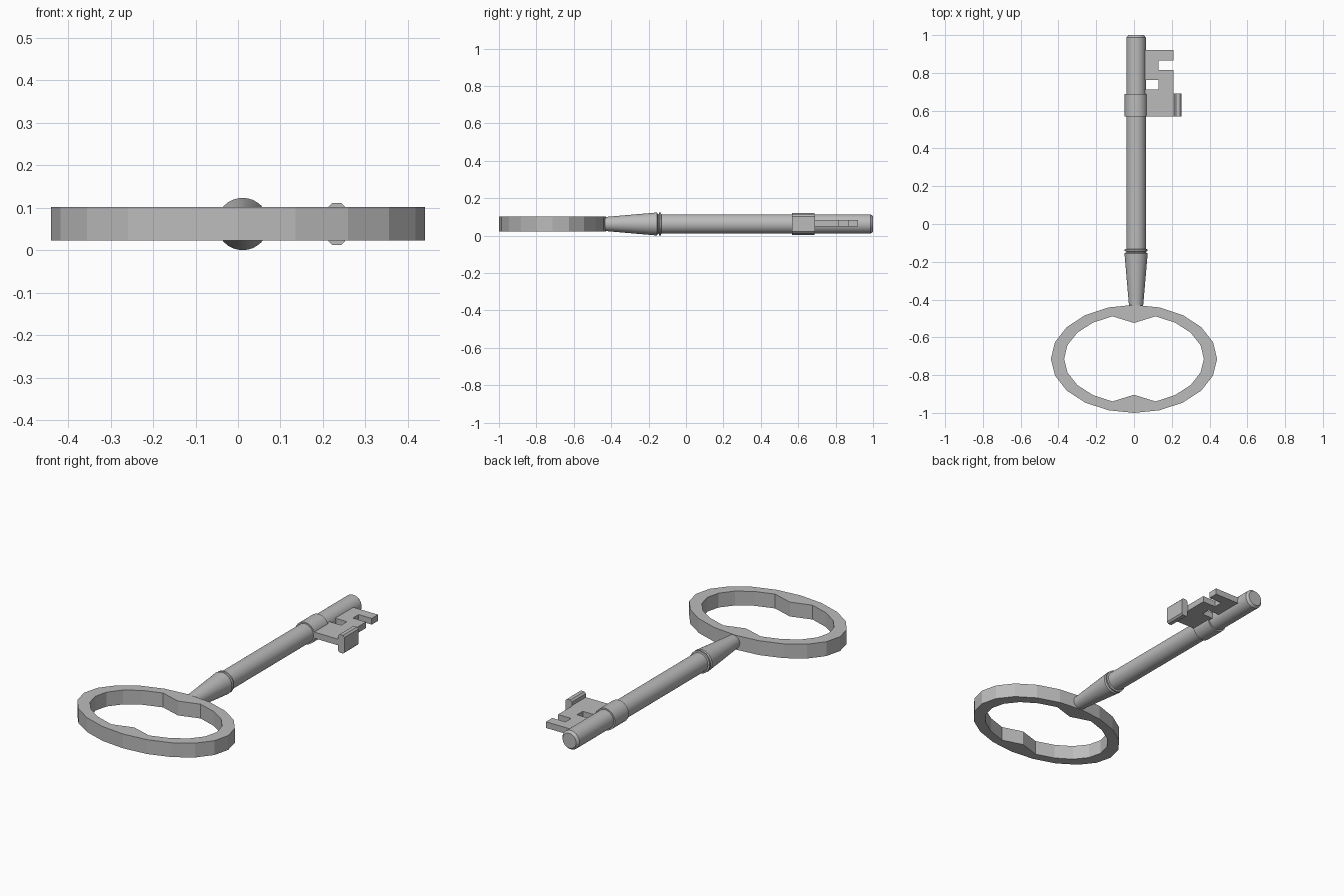
import bpy, bmesh, math
from mathutils import Vector

if "Cube" in bpy.data.objects:
    bpy.data.objects.remove(bpy.data.objects["Cube"], do_unlink=True)

GREY = (0.5, 0.5, 0.5, 1)
metal = bpy.data.materials.new("grey_metal")
metal.use_nodes = True
metal.diffuse_color = GREY
metal.node_tree.nodes["Principled BSDF"].inputs["Base Color"].default_value = GREY

AXIS_X, MID_Z = 0.011, 0.062


def finish(name, bm, smooth=False):
    bmesh.ops.recalc_face_normals(bm, faces=bm.faces)
    mesh = bpy.data.meshes.new(name)
    bm.to_mesh(mesh)
    bm.free()
    mesh.materials.append(metal)
    obj = bpy.data.objects.new(name, mesh)
    bpy.context.collection.objects.link(obj)
    if smooth:
        bpy.ops.object.select_all(action="DESELECT")
        obj.select_set(True)
        bpy.context.view_layer.objects.active = obj
        bpy.ops.object.shade_smooth_by_angle(angle=math.radians(30))
    return obj


def extrude(bm, faces, vec):
    """Give flat faces a thickness."""
    geo = bmesh.ops.extrude_face_region(bm, geom=faces)["geom"]
    verts = [g for g in geo if isinstance(g, bmesh.types.BMVert)]
    bmesh.ops.translate(bm, verts=verts, vec=vec)


def prism(name, points, vec):
    bm = bmesh.new()
    face = bm.faces.new([bm.verts.new(p) for p in points])
    # keep the starting cap so that the solid is closed
    extrude(bm, [face], Vector(vec))
    return finish(name, bm)


def lathe(name, profile, sides=32):
    """Turn (y, radius) pairs around the shaft axis and cap both ends."""
    bm = bmesh.new()
    rings = []
    for y, r in profile:
        angles = [2 * math.pi * i / sides for i in range(sides)]
        rings.append([bm.verts.new((AXIS_X + r * math.cos(a), y, MID_Z + r * math.sin(a)))
                      for a in angles])
    for a, b in zip(rings, rings[1:]):
        for i in range(sides):
            j = (i + 1) % sides
            bm.faces.new((a[i], a[j], b[j], b[i]))
    bm.faces.new(rings[0])
    bm.faces.new(rings[-1])
    return finish(name, bm, smooth=True)


# Oval bow with a pointed bump inside at each end of the short axis
def bow(sides=20):
    bm = bmesh.new()
    cy, bottom, height = -0.714, 0.023, 0.079
    outer, inner = [], []
    for i in range(sides):
        a = 2 * math.pi * i / sides
        c, s = math.cos(a), math.sin(a)
        depth = 0.19 if i % (sides // 2) == sides // 4 else 0.237
        outer.append(bm.verts.new((0.44 * c, cy + 0.286 * s, bottom)))
        inner.append(bm.verts.new((0.37 * c, cy + depth * s, bottom)))
    faces = []
    for i in range(sides):
        j = (i + 1) % sides
        faces.append(bm.faces.new((outer[i], outer[j], inner[j], inner[i])))
    extrude(bm, faces, Vector((0, 0, height)))
    return finish("bow", bm)


bow()

# Shaft with its tapered neck, bead and collar
lathe("tapered_neck", [(-0.45, 0.036), (-0.155, 0.0615), (-0.15, 0.052)])
lathe("shaft", [(-0.16, 0.052), (0.987, 0.052), (1.0, 0.041)])
lathe("bead", [(-0.146, 0.052), (-0.143, 0.0605), (-0.135, 0.0605), (-0.132, 0.052)])
lathe("collar", [(0.568, 0.06), (0.688, 0.06)])

# Flat bit with one notch in its edge and one beside the shaft
outline = [(0.03, 0.568), (0.22, 0.568), (0.22, 0.69), (0.21, 0.69),
           (0.21, 0.815), (0.13, 0.815), (0.13, 0.865), (0.21, 0.865),
           (0.21, 0.92), (0.03, 0.92), (0.03, 0.763), (0.13, 0.763),
           (0.13, 0.713), (0.03, 0.713)]
prism("bit", [(x, y, 0.049) for x, y in outline], (0, 0, 0.034))

# Upright tab on the outer edge of the bit, with chamfered corners
half_w, half_h, cut = 0.0195, 0.05, 0.009
corners = []
for sx, sz in ((1, 1), (-1, 1), (-1, -1), (1, -1)):
    pair = [(sx * half_w, sz * (half_h - cut)), (sx * (half_w - cut), sz * half_h)]
    corners += pair if sx * sz > 0 else pair[::-1]
prism("bit_tab", [(0.2325 + x, 0.568, MID_Z + z) for x, z in corners], (0, 0.122, 0))
